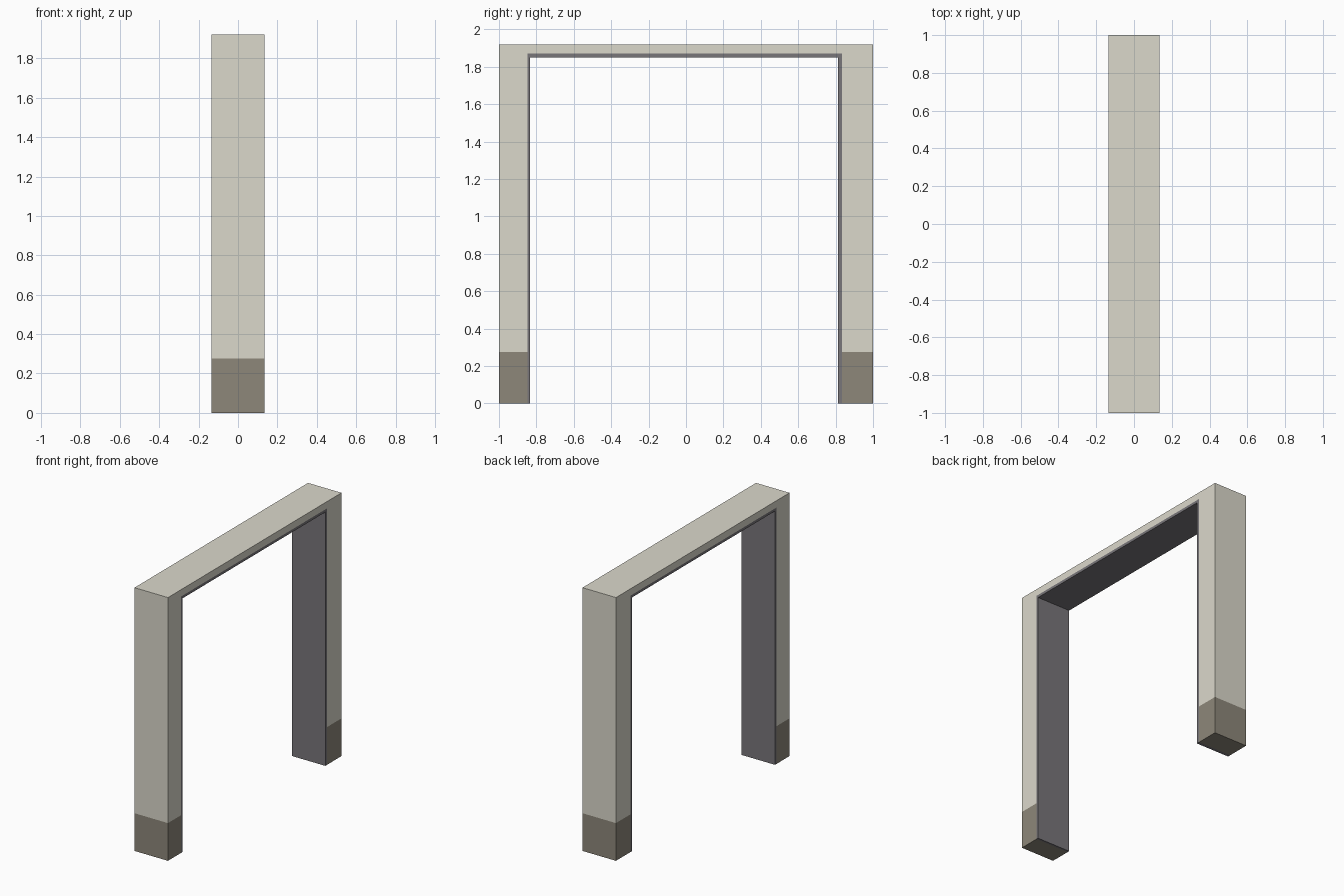
import bpy, bmesh

if "Cube" in bpy.data.objects:
    bpy.data.objects.remove(bpy.data.objects["Cube"])

HALF_DEPTH = 0.135   # half thickness along x
BASE_Z = 0.275       # top of the dark plinths


def material(name, rgb):
    m = bpy.data.materials.new(name)
    m.diffuse_color = (*rgb, 1)
    m.use_nodes = True
    m.node_tree.nodes["Principled BSDF"].inputs["Base Color"].default_value = m.diffuse_color
    return m


def extrude_profile(name, points, mat):
    """Extrude a closed (y, z) outline through the frame's thickness."""
    bm = bmesh.new()
    face = bm.faces.new([bm.verts.new((-HALF_DEPTH, y, z)) for y, z in points])
    ext = bmesh.ops.extrude_face_region(bm, geom=[face])
    verts = [g for g in ext["geom"] if isinstance(g, bmesh.types.BMVert)]
    bmesh.ops.translate(bm, verts=verts, vec=(2 * HALF_DEPTH, 0, 0))
    bmesh.ops.recalc_face_normals(bm, faces=bm.faces)
    mesh = bpy.data.meshes.new(name)
    bm.to_mesh(mesh)
    bm.free()
    mesh.materials.append(mat)
    obj = bpy.data.objects.new(name, mesh)
    bpy.context.collection.objects.link(obj)
    return obj


def arch(outer, inner, bottom):
    """Upside-down U outline from (left, right, top) of each edge."""
    (ol, orr, ot), (il, ir, it) = outer, inner
    return [(ol, bottom), (ol, ot), (orr, ot), (orr, bottom),
            (ir, bottom), (ir, it), (il, it), (il, bottom)]


cream = material("cream_paint", (0.71, 0.69, 0.60))
brown = material("plinth_paint", (0.27, 0.245, 0.195))
grey = material("lining_grey", (0.19, 0.18, 0.195))

outside = (-1.0, 1.0, 1.92)
opening = (-0.848, 0.835, 1.87)
lining_inside = (-0.833, 0.813, 1.85)

# Painted surround: two posts and the lintel
extrude_profile("door_surround", arch(outside, opening, BASE_Z), cream)

# Thin dark lining inside the opening, down to the floor
extrude_profile("door_lining", arch(opening, lining_inside, 0), grey)

# Dark plinth at the foot of each post
for name, y0, y1 in (("left_plinth", outside[0], opening[0]),
                     ("right_plinth", opening[1], outside[1])):
    extrude_profile(name, [(y0, 0), (y0, BASE_Z), (y1, BASE_Z), (y1, 0)], brown)
